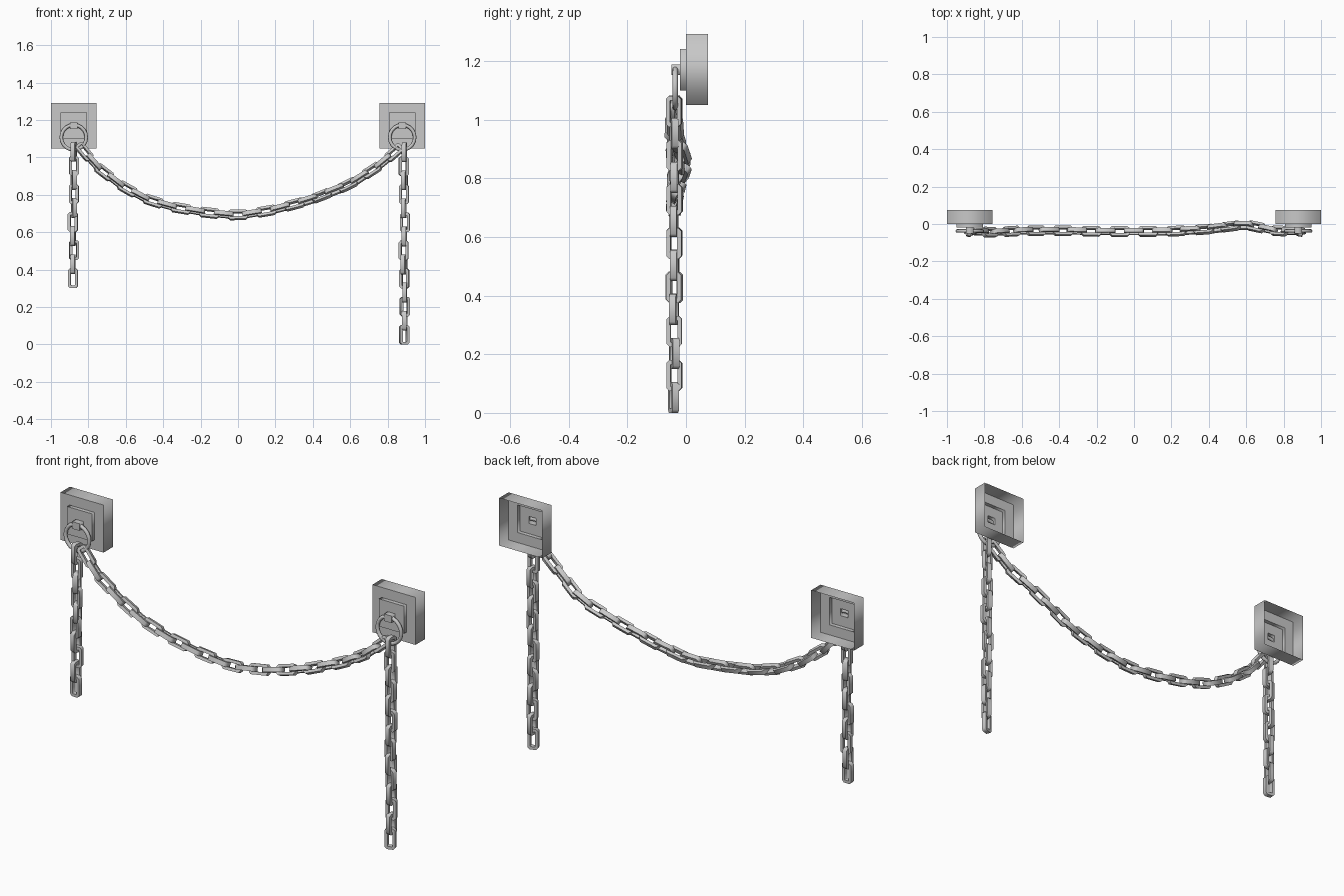
import bpy, bmesh, math, random
from mathutils import Vector, Matrix

cube = bpy.data.objects.get("Cube")
if cube:
    bpy.data.objects.remove(cube, do_unlink=True)
random.seed(4)

iron = bpy.data.materials.new("iron_grey")
iron.use_nodes = True
iron.diffuse_color = (0.58, 0.58, 0.58, 1)
iron.node_tree.nodes["Principled BSDF"].inputs["Base Color"].default_value = (0.58, 0.58, 0.58, 1)

LINK, PITCH = 0.105, 0.075      # link length and spacing when hanging
WIDTH, THICK, DEPTH = 0.052, 0.0072, 0.0115


def finish(name, bm):
    bmesh.ops.recalc_face_normals(bm, faces=bm.faces[:])
    mesh = bpy.data.meshes.new(name)
    bm.to_mesh(mesh)
    bm.free()
    mesh.materials.append(iron)
    obj = bpy.data.objects.new(name, mesh)
    bpy.context.collection.objects.link(obj)
    return obj


def smooth_by_angle(obj):
    bpy.ops.object.select_all(action="DESELECT")
    obj.select_set(True)
    bpy.context.view_layer.objects.active = obj
    bpy.ops.object.shade_smooth_by_angle(angle=math.radians(50))


def skin(bm, rings, closed):
    """Bridge consecutive rings of vertices with quads."""
    n = len(rings[0])
    for i in range(len(rings) if closed else len(rings) - 1):
        a, b = rings[i], rings[(i + 1) % len(rings)]
        for j in range(n):
            k = (j + 1) % n
            bm.faces.new((a[j], a[k], b[k], b[j]))


def chamfered(hx, hz, c):
    return [(hx, hz - c), (hx - c, hz), (c - hx, hz), (-hx, hz - c),
            (-hx, c - hz), (c - hx, -hz), (hx - c, -hz), (hx, c - hz)]


def add_link(bm, start, end, roll, length):
    """Chamfered rectangular link of flat bar, lying along start-end."""
    along = (end - start).normalized()
    face = Vector((0, -1, 0))
    face = (face - along * face.dot(along)).normalized()
    face = Matrix.Rotation(roll, 3, along) @ face
    side = along.cross(face)
    mid = (start + end) / 2
    rings = []
    for u, v in ((THICK, DEPTH), (-THICK, DEPTH), (-THICK, -DEPTH), (THICK, -DEPTH)):
        outline = chamfered(WIDTH / 2 - THICK + u, length / 2 - THICK + u,
                            0.006 + u * (2 - math.sqrt(2)))
        rings.append([bm.verts.new(mid + side * x + along * z + face * v) for x, z in outline])
    skin(bm, rings, True)


def hanging_chain(name, x, bottom, count):
    bm = bmesh.new()
    for i in range(count):
        z = bottom + LINK / 2 + PITCH * i
        c = Vector((x + random.uniform(-.004, .004), -0.04 + random.uniform(-.003, .003), z))
        half = Vector((0, 0, LINK / 2))
        roll = (i % 2) * math.pi / 2 + random.uniform(-.35, .35)
        add_link(bm, c - half, c + half, roll, LINK)
    smooth_by_angle(finish(name, bm))


def along_path(points, distance):
    for a, b in zip(points, points[1:]):
        step = (b - a).length
        if distance <= step:
            return a.lerp(b, distance / step)
        distance -= step
    return points[-1]


# Wall mounts: stepped square shells, open at the back, each with a ring
for name, x in (("right", -0.878), ("left", 0.878)):
    bm = bmesh.new()
    steps = [(.121, .121, .075), (.121, .121, 0), (.07, .07, 0), (.07, .07, -.02),
             (.021, .018, -.02), (.021, .018, -.05)]
    rings = [[bm.verts.new((x + sx * hx, y, 1.17 + sz * hz))
              for sx, sz in ((-1, -1), (1, -1), (1, 1), (-1, 1))] for hx, hz, y in steps]
    skin(bm, rings, False)
    bm.faces.new(rings[-1])
    # Side walls shade softly around their corners, steps stay crisp
    for face in bm.faces:
        face.smooth = True
    for ring in rings:
        for edge in {e for v in ring for e in v.link_edges}:
            if edge.verts[0] in ring and edge.verts[1] in ring:
                edge.smooth = False
    finish(name + "_wall_mount", bm)

    bpy.ops.mesh.primitive_torus_add(major_segments=20, minor_segments=8, major_radius=0.067,
                                     minor_radius=0.0095, location=(x, -0.037, 1.107),
                                     rotation=(math.pi / 2, 0, 0))
    ring = bpy.context.object
    ring.name = name + "_ring"
    ring.data.materials.append(iron)
    smooth_by_angle(ring)

# Chain ends hanging from the rings
hanging_chain("right_hanging_chain", -0.88, 0.302, 10)
hanging_chain("left_hanging_chain", 0.889, 0.0, 14)

# Chain draped between the rings
path = [Vector(p) for p in (
    (-.847, -.04, 1.06), (-.757, -.045, .952), (-.618, -.037, .845), (-.5, -.036, .781),
    (-.366, -.036, .738), (-.18, -.04, .706), (0, -.04, .688), (.18, -.04, .717),
    (.382, -.03, .77), (.596, -.003, .853), (.757, -.037, .957), (.865, -.04, 1.05))]
total = sum((b - a).length for a, b in zip(path, path[1:]))
count = 25
pitch = total / count
bm = bmesh.new()
for i in range(count):
    start, end = along_path(path, pitch * i), along_path(path, pitch * (i + 1))
    twist = -0.35 - 0.3 * math.exp(-((start.x - 0.45) / 0.25) ** 2)
    add_link(bm, start, end, (i % 2) * math.pi / 2 + twist, pitch + 0.029)
smooth_by_angle(finish("draped_chain", bm))
